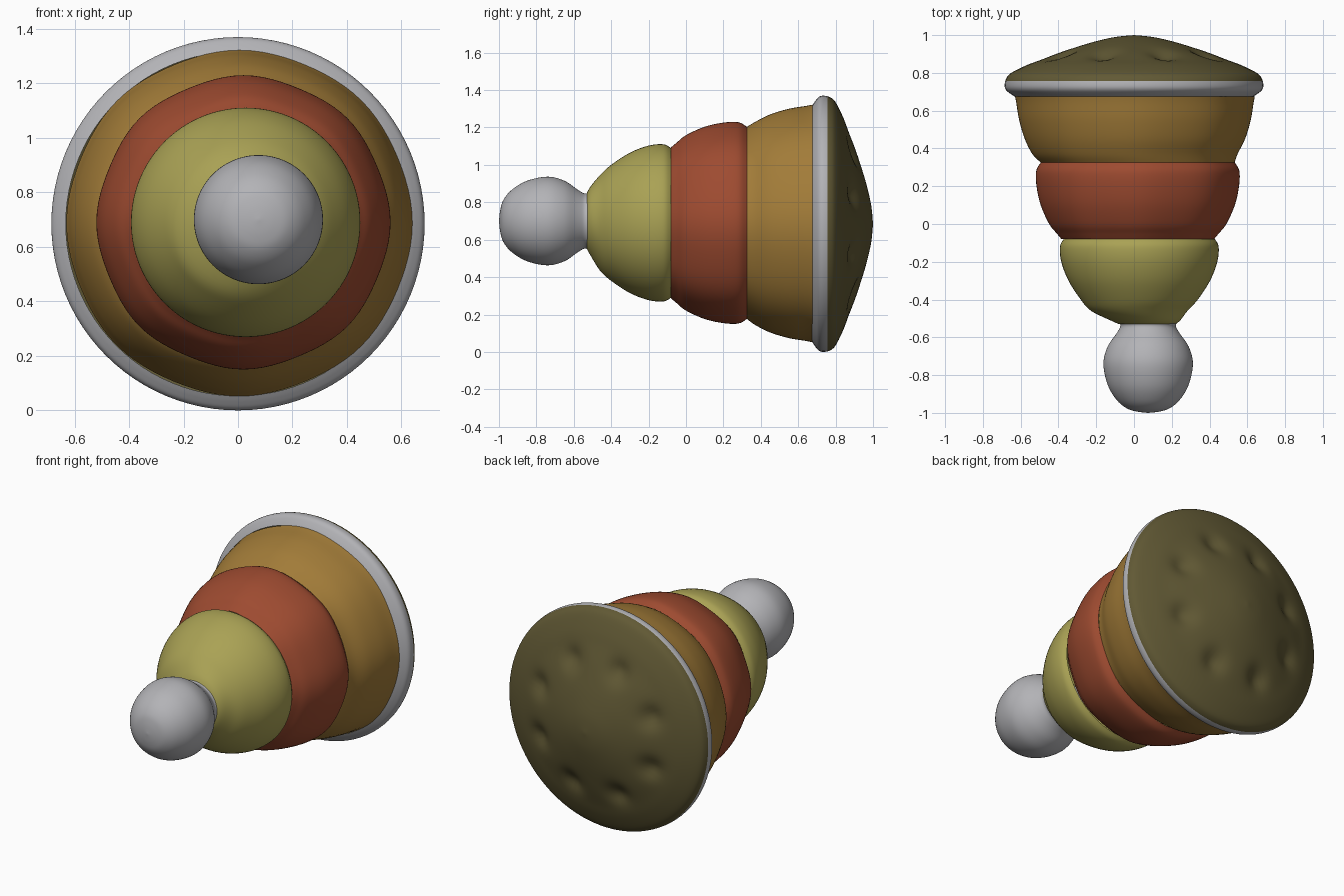
import bpy, bmesh, math

if "Cube" in bpy.data.objects:
    bpy.data.objects.remove(bpy.data.objects["Cube"])

SEG = 96
CZ = 0.687


def material(name, rgb):
    m = bpy.data.materials.new(name)
    m.diffuse_color = (*rgb, 1)
    m.use_nodes = True
    m.node_tree.nodes["Principled BSDF"].inputs["Base Color"].default_value = m.diffuse_color
    return m


def smooth_curve(pts, steps=5):
    """Catmull-Rom interpolation of (y, radius, centre x, centre z)."""
    p = [pts[0]] + pts + [pts[-1]]
    out = []
    for i in range(1, len(p) - 2):
        for s in range(steps):
            t = s / steps
            out.append(tuple(
                0.5 * (2 * b + (c - a) * t + (2 * a - 5 * b + 4 * c - d) * t * t
                       + (3 * b - a - 3 * c + d) * t ** 3)
                for a, b, c, d in zip(*p[i - 1:i + 3])))
    return out + [pts[-1]]


def lathe(name, profile, mats, wobble=0.0):
    """Revolve (y, r, cx, cz) points around the y direction."""
    bm = bmesh.new()
    rings = []
    for y, r, cx, cz in smooth_curve(profile):
        if r < 1e-4:
            rings.append([bm.verts.new((cx, y, cz))])
            continue
        ring = []
        for k in range(SEG):
            a = 2 * math.pi * k / SEG
            rr = r + wobble * math.cos(8 * a)
            ring.append(bm.verts.new((cx + rr * math.cos(a), y, cz + rr * math.sin(a))))
        rings.append(ring)
    for a, b in zip(rings, rings[1:]):
        for k in range(SEG):
            n = (k + 1) % SEG
            if len(a) == 1:
                bm.faces.new((a[0], b[n], b[k]))
            elif len(b) == 1:
                bm.faces.new((a[k], a[n], b[0]))
            else:
                bm.faces.new((a[k], a[n], b[n], b[k]))
    bmesh.ops.recalc_face_normals(bm, faces=bm.faces)
    for f in bm.faces:
        f.smooth = True
    me = bpy.data.meshes.new(name)
    bm.to_mesh(me)
    bm.free()
    ob = bpy.data.objects.new(name, me)
    bpy.context.collection.objects.link(ob)
    for m in mats:
        me.materials.append(m)
    return ob


def at(cx, cz, pairs):
    return [(y, r, cx, cz) for y, r in pairs]


yellow = material("yellow", (0.40, 0.36, 0.09))
red = material("red", (0.34, 0.07, 0.03))
gold = material("gold", (0.36, 0.20, 0.04))
grey = material("grey", (0.45, 0.45, 0.47))
olive = material("olive", (0.12, 0.10, 0.035))

# Ball at the narrow end
lathe("tip_ball", at(0.075, 0.70, [
    (-1, 0), (-0.993, 0.06), (-0.975, 0.115), (-0.93, 0.168), (-0.85, 0.215),
    (-0.74, 0.237), (-0.65, 0.215), (-0.58, 0.168), (-0.545, 0.148), (-0.525, 0.15)]), [grey])

# Three stacked tiers
lathe("yellow_tier", [(-0.53, 0.15, 0.07, 0.70), (-0.51, 0.185, 0.06, 0.70)] + at(0.028, 0.69, [
    (-0.46, 0.255), (-0.40, 0.31), (-0.30, 0.375), (-0.20, 0.413),
    (-0.12, 0.42), (-0.08, 0.40)]), [yellow])
lathe("red_tier", at(0.02, 0.69, [
    (-0.08, 0.40), (-0.05, 0.425), (0, 0.465), (0.10, 0.51), (0.20, 0.532),
    (0.28, 0.534), (0.325, 0.51)]), [red], 0.004)
lathe("gold_tier", [(0.325, 0.51, 0.02, 0.69)] + at(0.005, CZ, [
    (0.37, 0.54), (0.45, 0.58), (0.55, 0.61), (0.64, 0.625), (0.675, 0.632)]), [gold], 0.003)

# Wide base: pale rim and domed back
base = lathe("base_disc", at(0, 0.685, [
    (0.675, 0.632), (0.69, 0.655), (0.71, 0.678), (0.735, 0.685), (0.77, 0.677),
    (0.80, 0.65), (0.84, 0.57), (0.87, 0.49), (0.905, 0.40), (0.935, 0.31),
    (0.965, 0.21), (0.99, 0.10), (1.0, 0)]), [grey, olive])
for f in base.data.polygons:
    f.material_index = 1 if f.center.y > 0.755 else 0

# Eight soft dimples around the back
for k in range(8):
    a = math.radians(22.5 + 45 * k)
    dx, dz = 0.41 * math.cos(a), 0.685 + 0.41 * math.sin(a)
    for v in base.data.vertices:
        if v.co.y > 0.8:
            d2 = (v.co.x - dx) ** 2 + (v.co.z - dz) ** 2
            v.co.y -= 0.035 * math.exp(-d2 / (2 * 0.045 ** 2))
